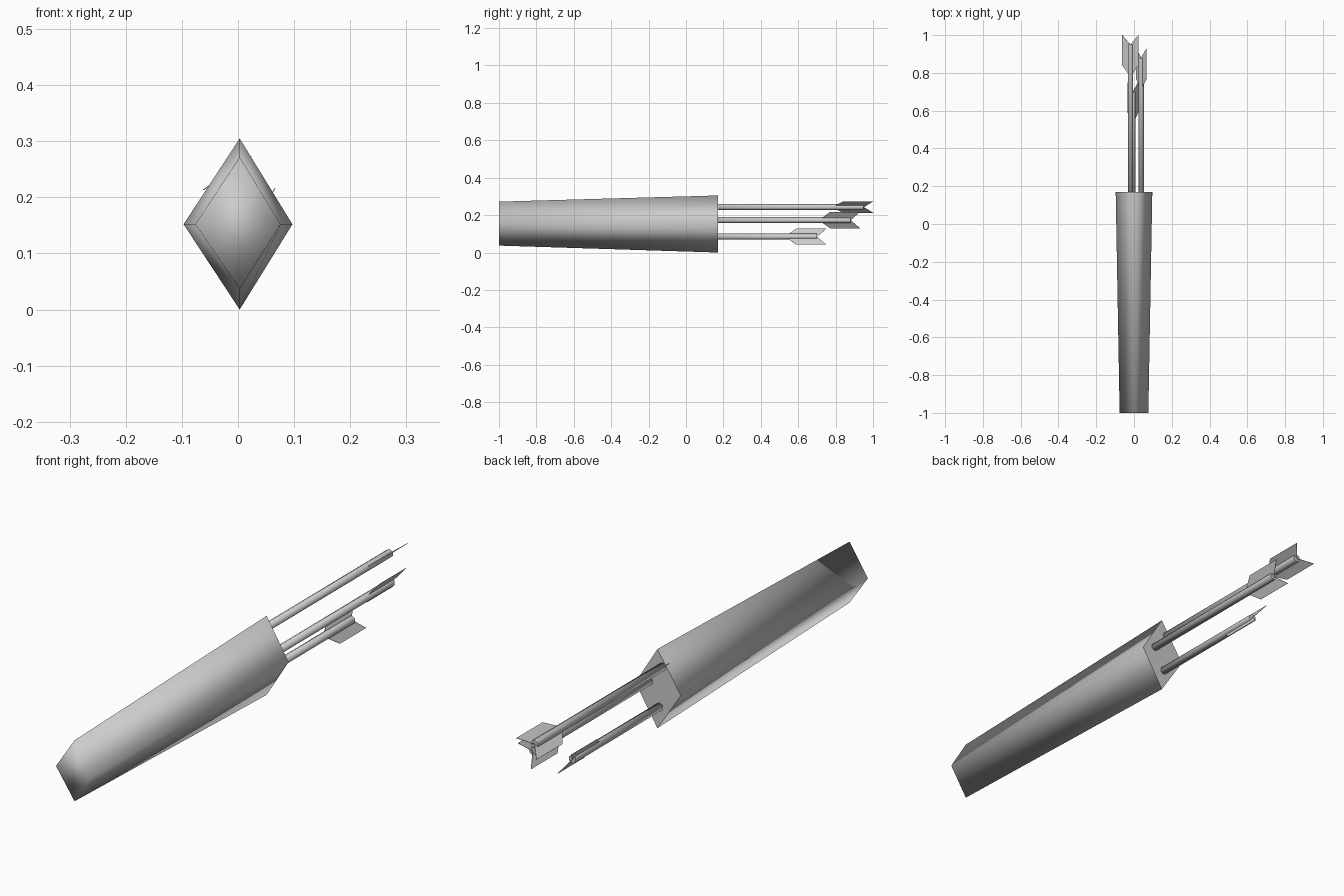
import bpy, bmesh, math
from mathutils import Vector

if "Cube" in bpy.data.objects:
    bpy.data.objects.remove(bpy.data.objects["Cube"])

grey = bpy.data.materials.new("plain_grey")
grey.diffuse_color = (0.6, 0.6, 0.6, 1)
grey.use_nodes = True
grey.node_tree.nodes["Principled BSDF"].inputs["Base Color"].default_value = grey.diffuse_color


def finish(bm, name):
    bmesh.ops.recalc_face_normals(bm, faces=bm.faces)
    mesh = bpy.data.meshes.new(name)
    bm.to_mesh(mesh)
    bm.free()
    mesh.materials.append(grey)
    obj = bpy.data.objects.new(name, mesh)
    bpy.context.collection.objects.link(obj)
    return obj


def prism(name, rings):
    """Loft closed rings along y; smooth sides, flat back cap."""
    bm = bmesh.new()
    loops = [[bm.verts.new(p) for p in ring] for ring in rings]
    n = len(loops[0])
    for a, b in zip(loops, loops[1:]):
        for i in range(n):
            j = (i + 1) % n
            bm.faces.new((a[i], a[j], b[j], b[i])).smooth = True
    front = bm.faces.new(loops[0])
    back = bm.faces.new(loops[-1])
    front.smooth = True
    for e in back.edges:
        e.smooth = False
    return finish(bm, name)


def diamond(y, half_w, low, high):
    mid = 0.152
    return [(0.003, y, high), (half_w, y, mid), (0.003, y, low), (-half_w, y, mid)]


# Tapered diamond quiver, narrow end at the front
prism("quiver", [diamond(-1.0, 0.076, 0.037, 0.272), diamond(0.17, 0.097, 0.0, 0.305)])


def arrow(label, x, z, end, dx, dz, sides=6, r=0.016):
    # Shaft
    def ring(y):
        return [(x + r * math.cos(math.tau * (i + 0.5) / sides), y,
                 z + r * math.sin(math.tau * (i + 0.5) / sides)) for i in range(sides)]
    prism(label + "_arrow_shaft", [ring(0.15), ring(end)])
    # Flat swept vane on both sides of the shaft
    bm = bmesh.new()
    outline = [(0, -0.17), (1, -0.11), (1, 0.05), (0, 0)]
    for s in (1, -1):
        quad = [Vector((x + s * t * dx, end + dy, z + s * t * dz)) for t, dy in outline]
        off = Vector((dz, 0, -dx)).normalized() * 0.0008
        top = [bm.verts.new(p + off) for p in quad]
        low = [bm.verts.new(p - off) for p in quad]
        bm.faces.new(top)
        bm.faces.new(low[::-1])
        for i in range(4):
            j = (i + 1) % 4
            bm.faces.new((top[i], low[i], low[j], top[j]))
    finish(bm, label + "_arrow_vanes")


arrow("upper", -0.019, 0.243, 0.95, 0.043, 0.030)
arrow("middle", 0.038, 0.173, 0.88, 0.028, 0.043)
arrow("lower", -0.006, 0.085, 0.70, -0.028, 0.043)
